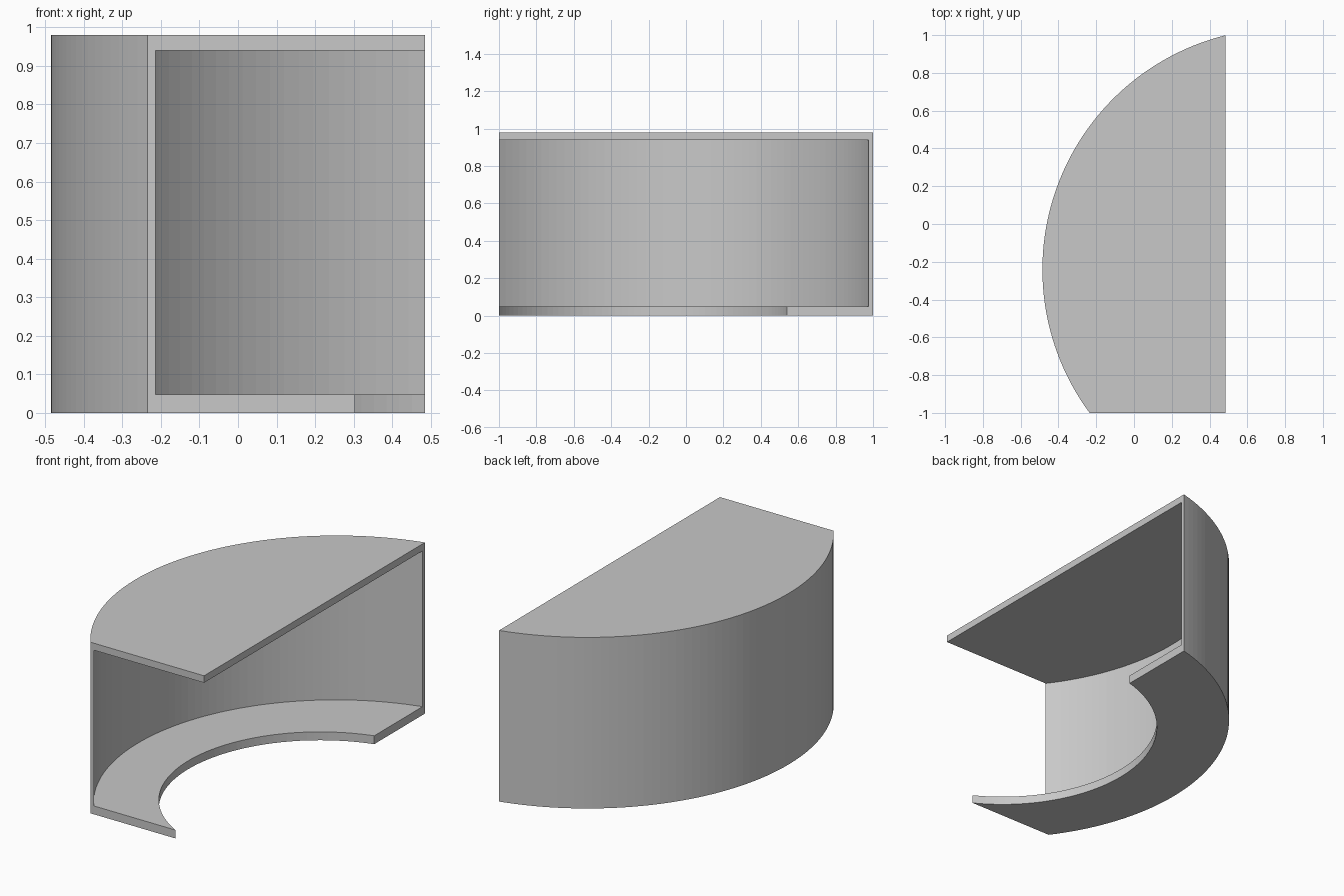
import bpy
import bmesh
from math import acos, asin, cos, pi, sin

cube = bpy.data.objects.get("Cube")
if cube:
    bpy.data.objects.remove(cube, do_unlink=True)

SIDE_X, FRONT_Y = 0.485, -1.0
SHELF_Z, CEILING_Z, TOP_Z = 0.048, 0.94, 0.98
SEGMENTS = 56


def arc(cx, cy, r):
    """Points of a circle from the front cut plane round to the side cut plane."""
    start = pi + asin((cy - FRONT_Y) / r)
    end = acos((SIDE_X - cx) / r)
    angles = [start + (end - start) * i / SEGMENTS for i in range(SEGMENTS + 1)]
    return [(cx + r * cos(a), cy + r * sin(a)) for a in angles]


outer = arc(0.793, -0.241, 1.278)
inner = arc(0.788, -0.242, 1.256)
lip = arc(0.707, -0.267, 0.837)
corner = (SIDE_X, FRONT_Y)

bm = bmesh.new()


def face(points):
    bm.faces.new([bm.verts.new(p) for p in points])


def cap(outline, z):
    face([(x, y, z) for x, y in outline])


def strip(path, low, high):
    for a, b in zip(path, path[1:]):
        face([(*a, low), (*b, low), (*b, high), (*a, high)])


# Curved surfaces: outside wall, inside wall, shelf edge
strip(outer, 0, TOP_Z)
strip(inner, SHELF_Z, CEILING_Z)
strip(lip, 0, SHELF_Z)

# Horizontal surfaces: shelf underside, shelf top, ceiling, roof
cap(outer + lip[::-1], 0)
cap(inner + lip[::-1], SHELF_Z)
cap(inner + [corner], CEILING_Z)
cap(outer + [corner], TOP_Z)

# Bracket-shaped cut ends at the front and the side
for i in (0, -1):
    face([(*outer[i], 0), (*lip[i], 0), (*lip[i], SHELF_Z), (*inner[i], SHELF_Z),
          (*inner[i], CEILING_Z), (*corner, CEILING_Z), (*corner, TOP_Z), (*outer[i], TOP_Z)])

# Weld into one closed shell
bmesh.ops.remove_doubles(bm, verts=bm.verts, dist=0.0001)
bmesh.ops.recalc_face_normals(bm, faces=bm.faces)
mesh = bpy.data.meshes.new("curved_shell")
bm.to_mesh(mesh)
bm.free()

# Plain grey material
grey = bpy.data.materials.new("light_grey")
grey.use_nodes = True
colour = (0.58, 0.58, 0.58, 1)
grey.diffuse_color = colour
grey.node_tree.nodes["Principled BSDF"].inputs["Base Color"].default_value = colour
mesh.materials.append(grey)

shell = bpy.data.objects.new("curved_shell", mesh)
bpy.context.collection.objects.link(shell)
